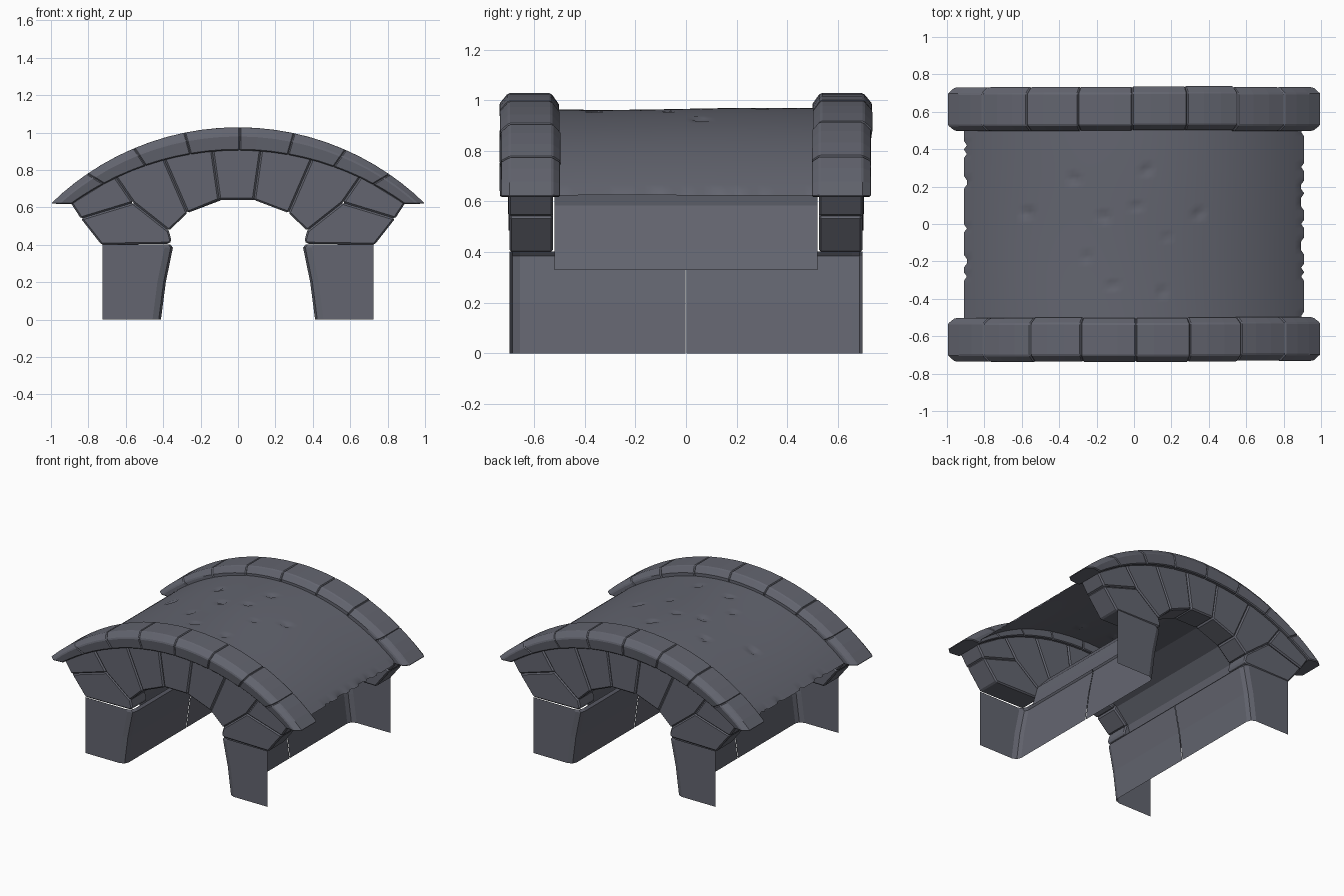
import bpy, bmesh, math, random
from mathutils import Vector

if "Cube" in bpy.data.objects:
    bpy.data.objects.remove(bpy.data.objects["Cube"])
random.seed(4)

stone = bpy.data.materials.new("slate_grey_stone")
stone.diffuse_color = (0.125, 0.13, 0.16, 1)
stone.use_nodes = True
stone.node_tree.nodes["Principled BSDF"].inputs["Base Color"].default_value = stone.diffuse_color


def make(name, verts, faces, solid=True, bevel=0.0, flip=False, smooth=False):
    """Mesh object from vertices and faces, with optional worn edges."""
    bm = bmesh.new()
    vs = [bm.verts.new(v) for v in verts]
    for f in faces:
        bm.faces.new([vs[i] for i in f])
    if solid:
        bmesh.ops.recalc_face_normals(bm, faces=bm.faces[:])
    elif flip:
        bmesh.ops.reverse_faces(bm, faces=bm.faces[:])
    for f in bm.faces:
        f.smooth = smooth
    me = bpy.data.meshes.new(name)
    bm.to_mesh(me)
    bm.free()
    me.materials.append(stone)
    ob = bpy.data.objects.new(name, me)
    bpy.context.collection.objects.link(ob)
    if bevel:
        m = ob.modifiers.new("worn_edges", 'BEVEL')
        m.width = bevel
        m.segments = 1
        m.limit_method = 'ANGLE'
        m.angle_limit = math.radians(40)
    return ob


def strips(rows, cols, closed=False):
    """Quads joining consecutive rows of points."""
    n = cols if closed else cols - 1
    return [(r * cols + c, r * cols + (c + 1) % cols,
             (r + 1) * cols + (c + 1) % cols, (r + 1) * cols + c)
            for r in range(rows - 1) for c in range(n)]


def arc(x, half, top, end):
    """Height of a circular arc that has z=top at 0 and z=end at x=half."""
    d = top - end
    R = (half * half + d * d) / (2 * d)
    return top - R + math.sqrt(R * R - x * x)


# Parapet: curved row of chamfered coping stones
SECTION = [(-0.725, 0), (-0.735, 0.65), (-0.70, 1), (-0.53, 1), (-0.50, 0.65), (-0.50, 0)]
JOINTS = [-1, -0.805, -0.555, -0.285, 0.01, 0.30, 0.575, 0.81, 1]


def coping(s, i):
    verts = []
    shift = random.uniform(-0.004, 0.004)
    for k in range(4):
        x = JOINTS[i] + (JOINTS[i + 1] - JOINTS[i]) * k / 3
        xb = x * 0.89
        top = Vector((x, arc(x, 1, 1.028, 0.62)))
        low = Vector((xb, arc(xb, 0.89, 0.905, 0.617)))
        for y, t in SECTION:
            p = low.lerp(top, t)
            verts.append((s * p.x, s * (y + shift), p.y))
    faces = strips(4, 6, True) + [tuple(range(6)), tuple(range(18, 24))]
    make("parapet_stone", verts, faces, bevel=0.006)


# Arch face: keystone, then the left-hand stones which are mirrored
KEY = [(-0.10, 0.64), (0.085, 0.64), (0.125, 0.92), (-0.14, 0.92)]
SIDE = [
    [(-0.27, 0.57), (-0.10, 0.64), (-0.14, 0.92), (-0.40, 0.87)],
    [(-0.37, 0.475), (-0.27, 0.57), (-0.40, 0.87), (-0.66, 0.77), (-0.56, 0.625)],
    [(-0.56, 0.625), (-0.66, 0.77), (-0.895, 0.625), (-0.84, 0.54)],
    [(-0.73, 0.40), (-0.37, 0.405), (-0.355, 0.42), (-0.37, 0.475), (-0.56, 0.625), (-0.84, 0.54)],
]


def arch_stone(name, poly, sx, sy):
    n = len(poly)
    front = -0.70 + random.uniform(-0.003, 0.003)
    verts = [(sx * x, sy * y, z) for y in (front, -0.525) for x, z in poly]
    faces = strips(2, n, True) + [tuple(range(n)), tuple(range(n, 2 * n))]
    make(name, verts, faces, bevel=0.009)


for s in (1, -1):
    for i in range(8):
        coping(s, i)
    arch_stone("keystone", KEY, s, s)
    right = [[(-x, z) for x, z in p] for p in SIDE]
    right[0][1], right[0][2] = KEY[1], KEY[2]
    for poly, rpoly, name in zip(SIDE, right, ("voussoir", "voussoir", "haunch_stone", "springer")):
        arch_stone(name, poly, s, s)
        arch_stone(name, rpoly, s, s)

# Piers: open shells, a front plate turning the corner into the inner wall
LEVELS = [(0, 0.412), (0.2, 0.386), (0.385, 0.348), (0.402, 0.362)]
for sx in (1, -1):
    for sy in (1, -1):
        verts = []
        for z, x in LEVELS:
            for px, py in ((0.725, -0.698), (x + 0.045, -0.698), (x + 0.012, -0.685),
                           (x, -0.655), (x, -0.002)):
                verts.append((sx * px, sy * py, z))
        make("pier_shell", verts, strips(4, 5), solid=False, flip=(sx * sy > 0))

# Barrel vault between the two arch faces
half = [(0.43, 0.33), (0.405, 0.41), (0.385, 0.48), (0.29, 0.585), (0.11, 0.66)]
line = half + [(-x, z) for x, z in reversed(half)]
make("barrel_vault", [(x, y, z) for x, z in line for y in (-0.52, 0.52)],
     strips(len(line), 2), solid=False, flip=True)

# Road deck: curved sheet with chipped pits and ragged ends
NX, NY = 72, 44
PITS = [(-0.57, 0.06), (-0.32, 0.24), (-0.16, 0.04), (0.01, 0.09), (0.07, 0.29), (0.18, -0.07),
        (-0.25, -0.17), (-0.11, -0.33), (0.15, -0.36), (0.35, 0.05)]
verts = []
for i in range(NX + 1):
    for j in range(NY + 1):
        y = -0.515 + 1.03 * j / NY
        x = -0.91 + 1.82 * i / NX
        z = arc(x, 0.915, 0.966, 0.62) + 0.004 * math.sin(5 * y + 3 * x) * (1 - abs(x))
        if any(math.hypot(x - a, y - b) < 0.022 for a, b in PITS):
            z -= 0.012
        if i in (0, NX) and random.random() < 0.2:
            x *= 0.982
        verts.append((x, y, z))
deck = make("road_deck", verts, strips(NX + 1, NY + 1), solid=False, flip=True, smooth=True)
if deck.data.polygons[0].normal.z < 0:
    deck.data.flip_normals()
